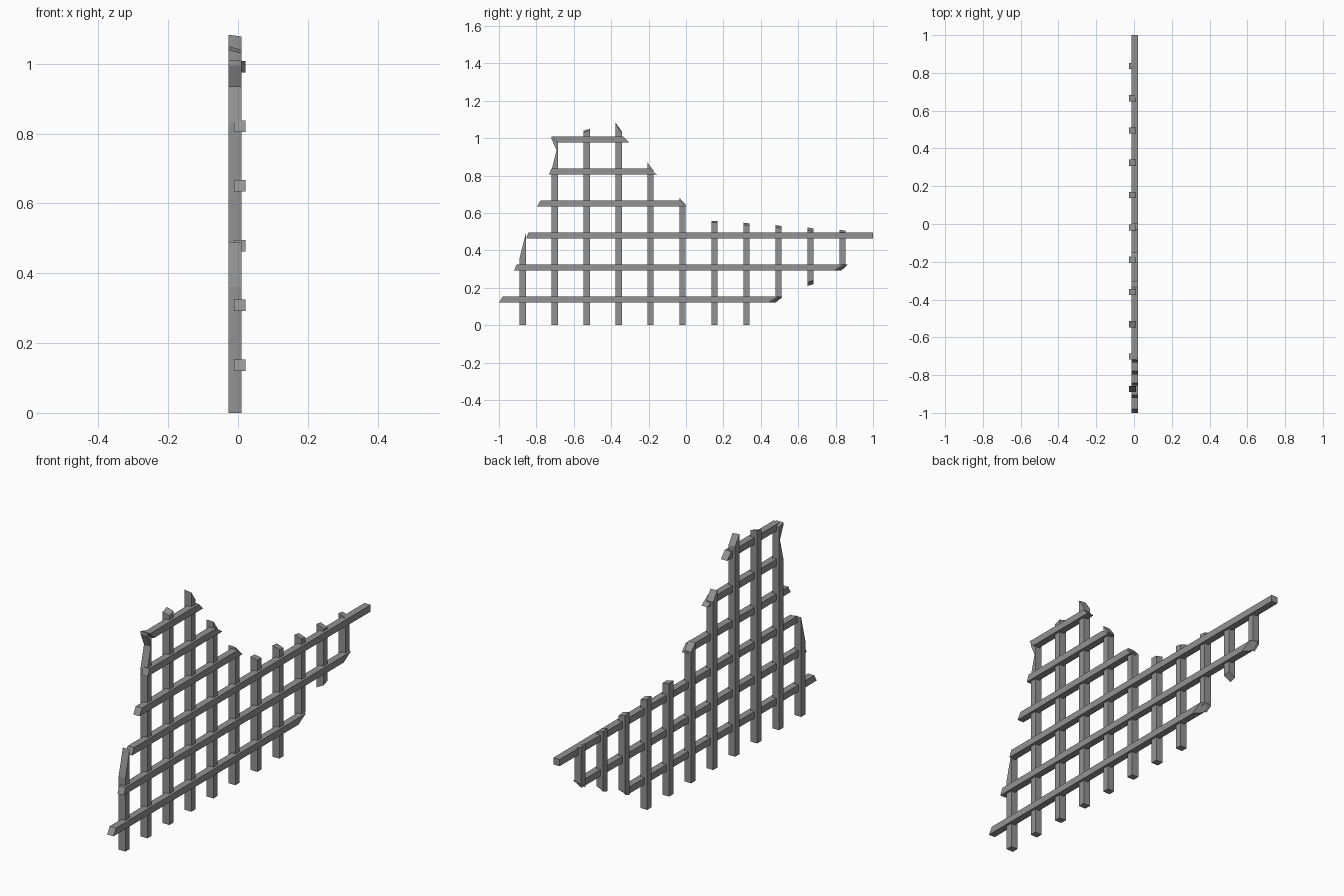
import bpy
import bmesh

if "Cube" in bpy.data.objects:
    bpy.data.objects.remove(bpy.data.objects["Cube"])

grey = bpy.data.materials.new("weathered_grey")
grey.use_nodes = True
colour = (0.29, 0.29, 0.29, 1)
grey.diffuse_color = colour
grey.node_tree.nodes["Principled BSDF"].inputs["Base Color"].default_value = colour

HALF = 0.0165          # half the slat width
STEP = 0.171           # lattice spacing
UPRIGHT_X = (-0.027, 0.010)
RAIL_X = (-0.012, 0.022)


def slat(name, place):
    """Cube whose corners are placed by a rule on their three signs."""
    mesh = bpy.data.meshes.new(name)
    bm = bmesh.new()
    bmesh.ops.create_cube(bm, size=2)
    for v in bm.verts:
        v.co = place(v.co.x > 0, v.co.y > 0, v.co.z > 0)
    bm.to_mesh(mesh)
    bm.free()
    obj = bpy.data.objects.new(name, mesh)
    mesh.materials.append(grey)
    bpy.context.collection.objects.link(obj)


def rail(name, z, start, end, skew=0):
    """Horizontal slat; start and end are (bottom, top) y, skew shortens the outer face."""
    def place(outer, far, up):
        y = (end if far else start)[up]
        if far and outer:
            y -= skew * (1 if up else 2)
        return RAIL_X[outer], y, z + (HALF if up else -HALF)
    slat(name, place)


def upright(name, y, bottom, top, skew=0, low_skew=0):
    """Vertical slat; bottom and top are (front, back) z, skews slant the cuts across x."""
    def place(outer, back, up):
        z = (top if up else bottom)[back]
        if outer:
            z += -skew if up else low_skew
        return UPRIGHT_X[outer], y + (HALF if back else -HALF), z
    slat(name, place)


# Horizontal rails, broken at both ends
rails = [
    ((-1.0, -0.98), (0.48, 0.515), 0.02),
    ((-0.92, -0.905), (0.83, 0.865), 0.02),
    ((-0.855, -0.842), (1.0, 1.0), 0),
    ((-0.797, -0.778), (0.002, -0.03), 0),
    ((-0.733, -0.72), (-0.152, -0.20), 0),
    ((-0.687, -0.714), (-0.302, -0.334), 0),
]
for i, (start, end, skew) in enumerate(rails):
    rail(f"rail_{i + 1}", 0.137 + STEP * i, start, end, skew)

# Vertical uprights, splintered at the tops
uprights = [
    ((0, 0), (0.36, 0.49), 0, 0),
    ((0, 0), (0.83, 0.96), 0, 0),
    ((0, 0), (1.04, 1.05), 0.01, 0),
    ((0, 0), (1.083, 1.035), 0.005, 0),
    ((0, 0), (0.87, 0.825), 0, 0),
    ((0, 0), (0.68, 0.645), 0, 0),
    ((0, 0), (0.558, 0.556), 0.008, 0),
    ((0, 0), (0.548, 0.544), 0.012, 0),
    ((0.125, 0.145), (0.535, 0.53), 0.012, 0.01),
    ((0.21, 0.22), (0.522, 0.517), 0.015, 0.02),
    ((0.295, 0.32), (0.51, 0.505), 0.015, 0.01),
]
for i, (bottom, top, skew, low) in enumerate(uprights):
    upright(f"upright_{i + 1}", -0.873 + STEP * i, bottom, top, skew, low)

# Splinter left hanging at the top corner
upright("corner_splinter", -0.873 + STEP, (0.995, 0.92), (1.01, 1.0))
